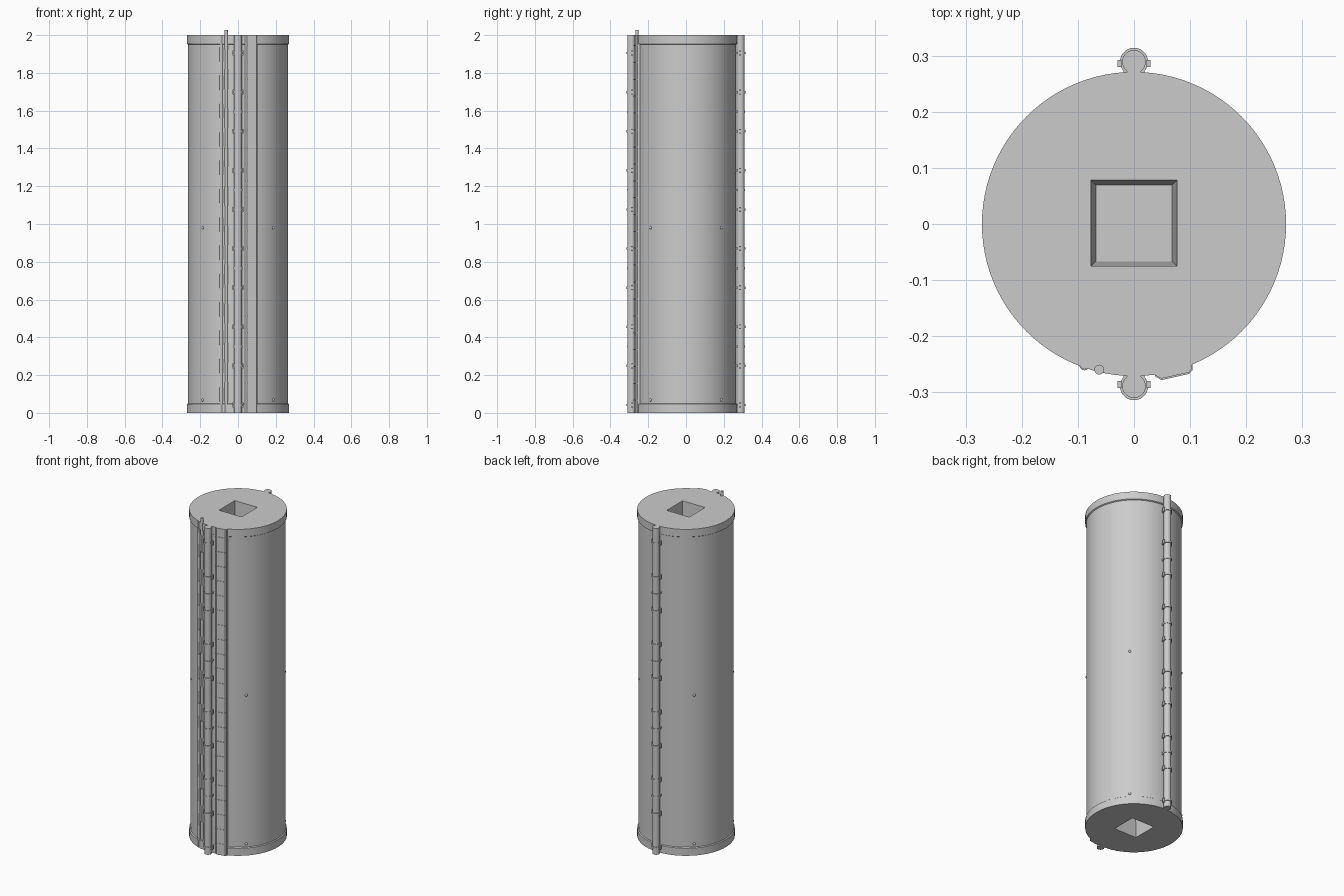
import bpy, bmesh, math
from mathutils import Matrix, Vector

cube = bpy.data.objects.get("Cube")
if cube:
    bpy.data.objects.remove(cube, do_unlink=True)

grey = bpy.data.materials.new("light_grey")
grey.use_nodes = True
grey.diffuse_color = (0.6, 0.6, 0.6, 1)
grey.node_tree.nodes["Principled BSDF"].inputs["Base Color"].default_value = (0.6, 0.6, 0.6, 1)

H = 2.0
R_BODY = 0.265
R_BAND = 0.271


def finish(bm, name, smooth=True):
    bmesh.ops.recalc_face_normals(bm, faces=bm.faces)
    mesh = bpy.data.meshes.new(name)
    bm.to_mesh(mesh)
    bm.free()
    mesh.materials.append(grey)
    ob = bpy.data.objects.new(name, mesh)
    bpy.context.collection.objects.link(ob)
    if smooth:
        smooth_object(ob)
    return ob


def smooth_object(ob):
    bpy.ops.object.select_all(action='DESELECT')
    ob.select_set(True)
    bpy.context.view_layer.objects.active = ob
    bpy.ops.object.shade_smooth_by_angle(angle=math.radians(35))


def add_rod(bm, x, y, r, z0, z1, seg=20):
    bmesh.ops.create_cone(bm, cap_ends=True, segments=seg, radius1=r, radius2=r, depth=z1 - z0,
                          matrix=Matrix.Translation((x, y, (z0 + z1) / 2)))


def add_box(bm, centre, size):
    bmesh.ops.create_cube(bm, size=1, matrix=Matrix.Translation(centre) @ Matrix.Diagonal((*size, 1)))


def add_prism(bm, outline, z0, z1, scale=1.0):
    face = bm.faces.new([bm.verts.new((x * scale, y * scale, z0)) for x, y in outline])
    new = bmesh.ops.extrude_face_region(bm, geom=[face])["geom"]
    bmesh.ops.translate(bm, vec=(0, 0, z1 - z0), verts=[v for v in new if isinstance(v, bmesh.types.BMVert)])


# Main tank: lathed wall with a slightly wider band at each end
profile = [(R_BAND, 0), (R_BAND, 0.046), (R_BODY, 0.05),
           (R_BODY, H - 0.05), (R_BAND, H - 0.046), (R_BAND, H)]
SEG = 96
bm = bmesh.new()
rings = [[bm.verts.new((r * math.cos(i * math.tau / SEG), r * math.sin(i * math.tau / SEG), z))
          for i in range(SEG)] for r, z in profile]
for low, high in zip(rings, rings[1:]):
    for i in range(SEG):
        j = (i + 1) % SEG
        bm.faces.new((low[i], low[j], high[j], high[i]))
bm.faces.new(rings[0])
bm.faces.new(rings[-1])
tank = finish(bm, "tank", smooth=False)

# Tapered square sockets cut into both ends
DEPTH = 0.15
for z, outward in ((0, -1), (H, 1)):
    bm = bmesh.new()
    corners = bmesh.ops.create_cube(bm, size=1)["verts"]
    for v in corners:
        outer = v.co.z * outward > 0
        half = 0.0767 if outer else 0.068
        v.co = Vector((math.copysign(half, v.co.x), math.copysign(half, v.co.y) + 0.0015,
                       z + outward * (0.003 if outer else -DEPTH)))
    cutter = finish(bm, "socket_cutter", smooth=False)
    cutter.hide_render = True
    cut = tank.modifiers.new("socket", 'BOOLEAN')
    cut.operation = 'DIFFERENCE'
    cut.solver = 'EXACT'
    cut.object = cutter
    bpy.ops.object.select_all(action='DESELECT')
    tank.select_set(True)
    bpy.context.view_layer.objects.active = tank
    bpy.ops.object.modifier_apply(modifier=cut.name)
    bpy.data.objects.remove(cutter, do_unlink=True)
smooth_object(tank)

# Feed pipes on front and back, with bolted clamps and plain rings
PIPE_Y = 0.289
for side, sign in (("front", -1), ("back", 1)):
    y = sign * PIPE_Y
    bm = bmesh.new()
    add_rod(bm, 0, y, 0.021, 0, H, 32)
    finish(bm, side + "_feed_pipe")

    bm = bmesh.new()
    for k in range(10):
        z = 0.042 + 0.207 * k
        add_rod(bm, 0, y, 0.025, z - 0.006, z + 0.006, 32)
        add_box(bm, (0, sign * 0.274, z), (0.038, 0.024, 0.012))
        for x in (-0.0255, 0.0255):
            add_box(bm, (x, y - sign * 0.003, z), (0.007, 0.012, 0.026))
    finish(bm, side + "_pipe_clamps")

    bm = bmesh.new()
    for k in range(4):
        z = 0.352 + 0.414 * k
        add_rod(bm, 0, y, 0.0245, z - 0.006, z + 0.006, 32)
        add_box(bm, (0, sign * 0.274, z), (0.038, 0.024, 0.012))
    finish(bm, side + "_pipe_rings")

# Cable raceway with cross ribs beside the front pipe
raceway = [(0.034, -0.255), (0.038, -0.271), (0.049, -0.277),
           (0.098, -0.266), (0.104, -0.259), (0.103, -0.235)]
bm = bmesh.new()
add_prism(bm, raceway, 0, H, 0.995)
finish(bm, "cable_raceway", smooth=False)
bm = bmesh.new()
for k in range(22):
    z = 0.067 + 0.0894 * k
    add_prism(bm, raceway, z - 0.003, z + 0.003, 1.004)
finish(bm, "raceway_ribs", smooth=False)

# Two thin lines on the other side of the front pipe
for name, x, y, step in (("outer", -0.0885, -0.252, 0.15), ("inner", -0.062, -0.2595, 0.207)):
    bm = bmesh.new()
    add_rod(bm, x, y, 0.007, 0, H, 16)
    finish(bm, name + "_thin_line")
    bm = bmesh.new()
    z = 0.06
    while z < H - 0.07:
        add_rod(bm, x, y, 0.0088, z, z + step / 2, 16)
        z += step
    finish(bm, name + "_line_sleeves")

# Small domed studs on the diagonals
bm = bmesh.new()
for z in (0.068, 0.98):
    for k in range(4):
        a = math.pi / 4 + k * math.pi / 2
        bmesh.ops.create_uvsphere(bm, u_segments=14, v_segments=8, radius=0.008, matrix=Matrix.Translation(
            (0.263 * math.cos(a), 0.263 * math.sin(a), z)))
finish(bm, "studs")
